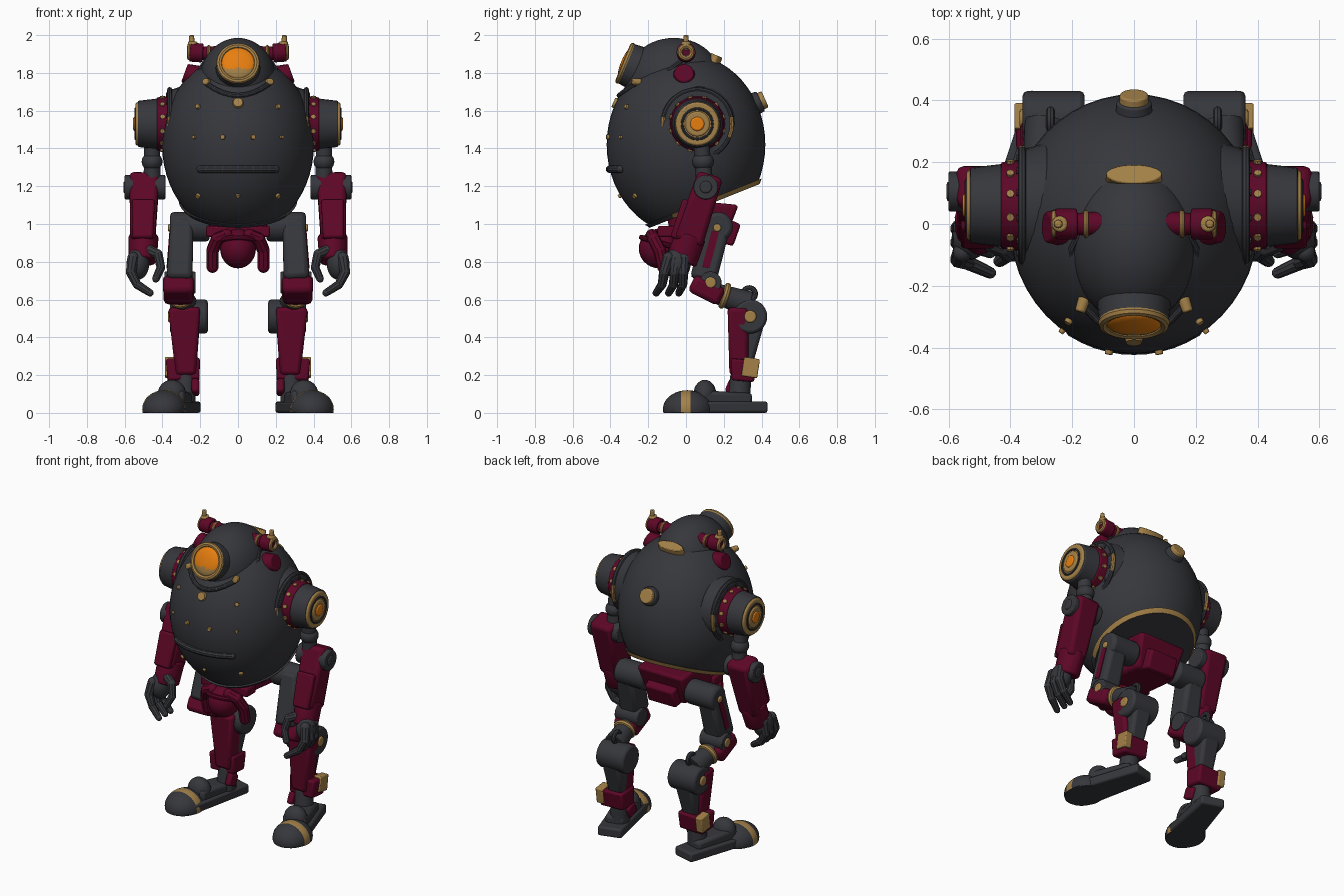
import bpy, bmesh, math
from mathutils import Vector, Matrix

if "Cube" in bpy.data.objects:
    bpy.data.objects.remove(bpy.data.objects["Cube"])


def material(name, rgb):
    m = bpy.data.materials.new(name)
    m.use_nodes = True
    m.diffuse_color = (*rgb, 1)
    node = next(n for n in m.node_tree.nodes if n.type == 'BSDF_PRINCIPLED')
    node.inputs["Base Color"].default_value = (*rgb, 1)
    node.inputs["Roughness"].default_value = 0.6
    return m


GREY = material("charcoal", (0.037, 0.038, 0.045))
RED = material("crimson", (0.11, 0.002, 0.019))
GOLD = material("brass", (0.37, 0.22, 0.065))
ORANGE = material("amber", (0.8, 0.21, 0.005))


def finish(name, bm, mats, mirror=False, bevel=0, rule=None):
    """Turn a bmesh into an object; rule marks faces that take the second colour."""
    bmesh.ops.recalc_face_normals(bm, faces=bm.faces)
    if rule:
        for f in bm.faces:
            f.material_index = int(rule(f.calc_center_median()))
    me = bpy.data.meshes.new(name)
    bm.to_mesh(me)
    bm.free()
    for m in mats if isinstance(mats, tuple) else (mats,):
        me.materials.append(m)
    me.shade_smooth()
    me.set_sharp_from_angle(angle=0.6)
    ob = bpy.data.objects.new(name, me)
    bpy.context.collection.objects.link(ob)
    if bevel:
        b = ob.modifiers.new("Bevel", 'BEVEL')
        b.width, b.segments = bevel, 2
    if mirror:
        ob.modifiers.new("Mirror", 'MIRROR').use_clip = False
    return ob


def frame(origin, axis):
    z = Vector(axis).normalized()
    ref = Vector((0, 1, 0)) if abs(z.x) > 0.9 else Vector((1, 0, 0))
    x = (ref - z * ref.dot(z)).normalized()
    return Matrix.Translation(origin) @ Matrix((x, z.cross(x), z)).transposed().to_4x4()


def add_limb(bm, a, b, s0, s1, n):
    a, b = Vector(a), Vector(b)
    vs = bmesh.ops.create_cone(bm, cap_ends=True, segments=n, radius1=1, radius2=1, depth=1)["verts"]
    turn = Matrix.Rotation(math.pi / 4, 4, 'Z') if n == 4 else Matrix()
    k = math.sqrt(2) if n == 4 else 1
    fr, length = frame(a, b - a), (b - a).length
    for v in vs:
        s = s1 if v.co.z > 0 else s0
        c = turn @ v.co
        v.co = fr @ Vector((c.x * s[0] * k, c.y * s[1] * k, (c.z + 0.5) * length))


def limb(name, a, b, s0, s1, mat, n=4, mirror=True, bevel=0.012):
    bm = bmesh.new()
    add_limb(bm, a, b, s0, s1, n)
    return finish(name, bm, mat, mirror, bevel)


def rod(name, a, b, r0, r1, mat, mirror=True, bevel=0.006):
    return limb(name, a, b, (r0, r0), (r1, r1), mat, 28, mirror, bevel)


def ellipsoid(c, s, u=48, v=28):
    bm = bmesh.new()
    bmesh.ops.create_uvsphere(bm, u_segments=u, v_segments=v, radius=1)
    bmesh.ops.transform(bm, matrix=Matrix.Translation(c) @ Matrix.Diagonal((*s, 1)), verts=bm.verts)
    return bm


def ball(name, c, s, mat, mirror=True):
    return finish(name, ellipsoid(c, s, 24, 14), mat, mirror)


def ring(name, c, axis, big, small, mat, mirror=True, rule=None):
    bm = bmesh.new()
    bmesh.ops.create_circle(bm, segments=8, radius=small,
                            matrix=Matrix.Translation((big, 0, 0)) @ Matrix.Rotation(math.pi / 2, 4, 'X'))
    bmesh.ops.spin(bm, geom=bm.verts[:] + bm.edges[:], cent=(0, 0, 0), axis=(0, 0, 1),
                   angle=math.tau, steps=32, use_merge=True)
    bmesh.ops.remove_doubles(bm, verts=bm.verts, dist=1e-4)
    bmesh.ops.transform(bm, matrix=frame(c, axis), verts=bm.verts)
    return finish(name, bm, mat, mirror, rule=rule)


def tube(name, pts, r0, r1, mat, mirror=True):
    bm = bmesh.new()
    rs = [r0 + (r1 - r0) * i / (len(pts) - 1) for i in range(len(pts))]
    for i, p in enumerate(pts):
        bmesh.ops.create_uvsphere(bm, u_segments=10, v_segments=8, radius=rs[i], matrix=Matrix.Translation(p))
        if i:
            add_limb(bm, pts[i - 1], p, (rs[i - 1],) * 2, (rs[i],) * 2, 10)
    return finish(name, bm, mat, mirror)


# Egg body, cut by a tilted plane underneath
MID, SIZE = Vector((0, 0, 1.42)), Vector((0.402, 0.42, 0.48))
CUT, DOWN = Vector((0, 0.065, 1.095)), Vector((0, 0.37, -0.93))


def slice_plane(bm, p, n):
    bmesh.ops.bisect_plane(bm, geom=bm.verts[:] + bm.edges[:] + bm.faces[:],
                           plane_co=p, plane_no=n, clear_outer=True)
    bmesh.ops.holes_fill(bm, edges=[e for e in bm.edges if e.is_boundary], sides=0)


body = ellipsoid(MID, SIZE)
slice_plane(body, CUT, DOWN)
finish("body_shell", body, GREY)
trim = ellipsoid(MID, SIZE * 1.025)
slice_plane(trim, CUT + DOWN * 0.012, DOWN)
slice_plane(trim, CUT - DOWN * 0.012, -DOWN)
finish("body_trim", trim, (GOLD, GREY), rule=lambda c: c.y < -0.06 or abs((c - CUT).dot(DOWN)) > 0.011)
finish("head_dome", ellipsoid((0, -0.065, 1.75), (0.205, 0.26, 0.235)), GREY)


def surface(x, z, side=-1):
    y = side * SIZE.y * math.sqrt(max(0, 1 - (x / SIZE.x) ** 2 - ((z - MID.z) / SIZE.z) ** 2))
    p = Vector((x, y, z))
    d = p - MID
    return p, Vector([d[i] / SIZE[i] ** 2 for i in range(3)]).normalized()


# Rivets, mouth bar and plates on the shell
bolts = bmesh.new()
for x, z, r in ((0.08, 1.46, 0.015), (0.21, 1.62, 0.015), (0.23, 1.46, 0.011),
                (0.21, 1.15, 0.016), (0, 1.15, 0.012), (0, 1.64, 0.032)):
    for s in ((1, -1) if x else (1,)):
        p, n = surface(x * s, z)
        add_limb(bolts, p - n * 0.01, p + n * 0.012, (r, r), (r * 0.8, r * 0.8), 12)
finish("shell_rivets", bolts, GOLD)
tube("mouth_bar", [surface(x / 50, 1.29)[0] for x in range(-10, 11, 2)], 0.02, 0.02, GREY, False)
tube("face_seam", [surface(x / 50, 1.68 + x * x / 1100)[0] for x in range(-8, 9, 2)], 0.014, 0.014, GREY, False)
cap, out = surface(0, 1.64, 1)
rod("back_cap_seat", cap - out * 0.03, cap + out * 0.025, 0.062, 0.056, GREY, False)
rod("back_cap", cap - out * 0.03, cap + out * 0.05, 0.05, 0.046, GOLD, False)
limb("crown_plate", (0, 0.14, 1.84), (0, 0.162, 1.893), (0.093, 0.036), (0.09, 0.033), GOLD, 28, False, 0.004)

# Single eye
LOOK = Vector((0, -0.92, 0.38)).normalized()
EYE = Vector((0, -0.32, 1.85))
rod("eye_socket", EYE - LOOK * 0.13, EYE, 0.125, 0.112, GREY, False)
ring("eye_rim", EYE, LOOK, 0.1, 0.016, GOLD, False)
lens = ellipsoid((0, 0, 0), (0.09, 0.09, 0.025), 32, 16)
bmesh.ops.transform(lens, matrix=frame(EYE, LOOK), verts=lens.verts)
finish("eye_lens", lens, (ORANGE, GOLD), rule=lambda c: c.z < 1.822)
rod("brow_bolt", (0.16, -0.24, 1.75), (0.175, -0.285, 1.755), 0.02, 0.017, GOLD)
tube("head_seam", [(0.18, -0.26, 1.71), (0.2, -0.16, 1.76), (0.2, -0.08, 1.82), (0.16, 0.0, 1.88)],
     0.012, 0.012, GREY)

# Side antennas
rod("antenna_mount", (0.1, 0, 1.9), (0.2, 0, 1.905), 0.042, 0.034, RED)
ring("antenna_band", (0.155, 0, 1.903), (1, 0, 0), 0.036, 0.009, GOLD)
rod("antenna_head", (0.185, 0, 1.905), (0.255, 0, 1.91), 0.05, 0.05, RED)
ring("antenna_ring", (0.256, 0, 1.91), (1, 0, 0), 0.032, 0.013, GOLD)
rod("antenna_rod", (0.245, 0, 1.92), (0.245, 0, 2.0), 0.015, 0.013, GOLD)
rod("antenna_foot", (0.24, 0, 1.94), (0.24, 0, 1.966), 0.028, 0.024, GOLD)
rod("head_knob", (0.2, -0.01, 1.77), (0.283, -0.01, 1.8), 0.068, 0.05, RED)

# Shoulders: flange, collar, drum and glowing hub
SY, SZ = 0.06, 1.53
for name, x0, x1, r0, r1, mat in (
        ("shoulder_flange", 0.28, 0.375, 0.205, 0.175, GREY), ("shoulder_collar", 0.34, 0.43, 0.15, 0.14, RED),
        ("shoulder_drum", 0.42, 0.53, 0.135, 0.122, GREY), ("shoulder_cap", 0.52, 0.542, 0.118, 0.112, GOLD),
        ("shoulder_hub", 0.53, 0.549, 0.07, 0.064, GOLD), ("shoulder_lamp", 0.54, 0.555, 0.04, 0.035, ORANGE)):
    rod(name, (x0, SY, SZ), (x1, SY, SZ), r0, r1, mat)
ring("shoulder_groove", (0.54, SY, SZ), (1, 0, 0), 0.08, 0.008, GREY)
ring("flange_rim", (0.362, SY, SZ), (1, 0, 0), 0.182, 0.013, (GREY, GOLD),
     rule=lambda c: abs(c.z - SZ + 0.02) < 0.05)
flange_studs, collar_studs = bmesh.new(), bmesh.new()
for i in range(12):
    a = math.tau * (i + 0.5) / 12
    d = Vector((0, math.cos(a), math.sin(a)))
    for bm, x, r, size in ((flange_studs, 0.365, 0.16, 0.011), (collar_studs, 0.4, 0.138, 0.013)):
        p = Vector((x, SY, SZ)) + d * r
        add_limb(bm, p, p + (Vector((0.015, 0, 0)) if r > 0.15 else d * 0.013), (size,) * 2, (size,) * 2, 8)
finish("flange_studs", flange_studs, GREY, mirror=True)
finish("collar_studs", collar_studs, GOLD, mirror=True)

# Arms
rod("upper_arm", (0.455, 0.08, 1.44), (0.455, 0.1, 1.2), 0.042, 0.045, GREY)
ball("arm_joint", (0.455, 0.09, 1.33), (0.055, 0.058, 0.05), GREY)
rod("elbow_hinge", (0.385, 0.105, 1.195), (0.6, 0.105, 1.195), 0.065, 0.065, GREY)
rod("elbow_cap", (0.59, 0.105, 1.195), (0.606, 0.105, 1.195), 0.035, 0.03, GREY)
limb("forearm", (0.495, 0.13, 1.26), (0.505, 0.01, 0.9), (0.08, 0.068), (0.065, 0.08), RED, bevel=0.025)
limb("forearm_plate", (0.5, 0.02, 1.12), (0.505, -0.055, 0.92), (0.06, 0.04), (0.055, 0.03), RED)
limb("wrist_cuff", (0.5, 0.025, 0.94), (0.505, -0.025, 0.8), (0.08, 0.085), (0.074, 0.085), RED, 12)
ball("palm", (0.53, -0.045, 0.79), (0.06, 0.07, 0.085), GREY)
for i, y in enumerate((-0.115, -0.06, -0.015)):
    tube(f"finger_{i + 1}", [(0.555, y * 0.8, 0.82), (0.567, y, 0.745), (0.535, y * 1.1, 0.68),
                             (0.465, y * 1.2 - 0.02, 0.635)], 0.032, 0.019, GREY)
tube("thumb", [(0.47, -0.06, 0.86), (0.425, -0.08, 0.84), (0.408, -0.1, 0.77), (0.435, -0.12, 0.71)],
     0.03, 0.02, GREY)

# Pelvis
limb("pelvis", (0, 0.08, 1.12), (0, 0.06, 0.91), (0.17, 0.2), (0.14, 0.14), RED, mirror=False, bevel=0.02)
limb("pelvis_tail", (0, 0.1, 1.0), (0, 0.27, 0.94), (0.12, 0.08), (0.1, 0.06), RED, mirror=False)
limb("pelvis_bar", (-0.17, -0.1, 0.96), (0.17, -0.1, 0.96), (0.05, 0.03), (0.05, 0.03), RED, mirror=False)
ball("pelvis_ball", (0, -0.14, 0.87), (0.095, 0.11, 0.105), RED, False)
ring("pelvis_ball_band", (0, -0.14, 0.9), (0, 0.3, 1), 0.1, 0.014, RED, False)
tube("pelvis_pipe", [(0.06, -0.18, 0.94), (0.11, -0.17, 0.92), (0.135, -0.14, 0.86), (0.135, -0.12, 0.775)],
     0.034, 0.034, RED)
rod("hip_joint", (0.15, 0.17, 0.985), (0.36, 0.17, 0.985), 0.078, 0.078, GREY, bevel=0.02)

# Legs: thigh, double knee and shin
limb("thigh", (0.295, 0.17, 1.02), (0.31, 0.09, 0.7), (0.06, 0.072), (0.068, 0.07), GREY, bevel=0.025)
limb("thigh_stripe", (0.358, 0.155, 0.96), (0.373, 0.105, 0.77), (0.005, 0.02), (0.005, 0.02), RED, bevel=0)
rod("thigh_stud", (0.35, 0.165, 0.98), (0.37, 0.165, 0.98), 0.022, 0.02, GOLD)
limb("knee_guard", (0.315, 0.03, 0.69), (0.315, 0.19, 0.61), (0.082, 0.05), (0.078, 0.05), RED, bevel=0.025)
rod("knee_disc", (0.225, 0.13, 0.69), (0.39, 0.13, 0.69), 0.058, 0.058, GREY)
rod("knee_stud", (0.38, 0.13, 0.69), (0.397, 0.13, 0.69), 0.032, 0.028, GOLD)
rod("knee_link", (0.31, 0.14, 0.64), (0.285, 0.33, 0.575), 0.05, 0.07, GREY)
ring("link_band", (0.303, 0.205, 0.62), (-0.1, 0.9, -0.3), 0.053, 0.018, GOLD)
rod("hock_disc", (0.16, 0.34, 0.51), (0.36, 0.34, 0.51), 0.09, 0.09, GREY, bevel=0.015)
rod("hock_stud", (0.35, 0.34, 0.51), (0.37, 0.34, 0.51), 0.035, 0.03, GOLD)
ring("hock_loop", (0.27, 0.335, 0.63), (1, 0, 0), 0.032, 0.014, GREY)
limb("shin", (0.285, 0.275, 0.56), (0.275, 0.28, 0.2), (0.085, 0.055), (0.055, 0.05), RED, bevel=0.02)
limb("calf", (0.265, 0.365, 0.5), (0.27, 0.31, 0.25), (0.065, 0.055), (0.05, 0.04), GREY, bevel=0.02)
limb("shin_cuff", (0.292, 0.31, 0.285), (0.288, 0.3, 0.17), (0.09, 0.07), (0.085, 0.06), RED)
limb("shin_plate", (0.362, 0.35, 0.29), (0.362, 0.335, 0.19), (0.025, 0.042), (0.025, 0.042), GOLD, bevel=0.006)
rod("ankle", (0.275, 0.29, 0.2), (0.285, 0.28, 0.05), 0.055, 0.06, GREY)
limb("ankle_fork", (0.225, 0.27, 0.17), (0.225, 0.24, 0.1), (0.02, 0.04), (0.02, 0.04), RED)

# Feet, toes turned out
limb("sole", (0.268, 0.415, 0.03), (0.385, -0.02, 0.03), (0.075, 0.03), (0.1, 0.03), GREY)
limb("instep", (0.285, 0.34, 0.07), (0.36, 0.06, 0.075), (0.06, 0.035), (0.075, 0.045), GREY, bevel=0.02)
ball("foot_knuckle", (0.35, 0.1, 0.1), (0.075, 0.06, 0.075), GREY)
toe = ellipsoid((0, 0, 0), (0.115, 0.1, 0.13), 32, 24)
bmesh.ops.transform(toe, matrix=Matrix.Translation((0.392, 0.008, 0.02)) @ Matrix.Rotation(math.pi / 2, 4, 'X'),
                    verts=toe.verts)
for v in toe.verts:
    v.co.z = max(v.co.z, 0)
finish("toe_cap", toe, (GREY, GOLD), mirror=True, rule=lambda c: -0.03 < c.y < 0.02 and c.z > 0.01)
